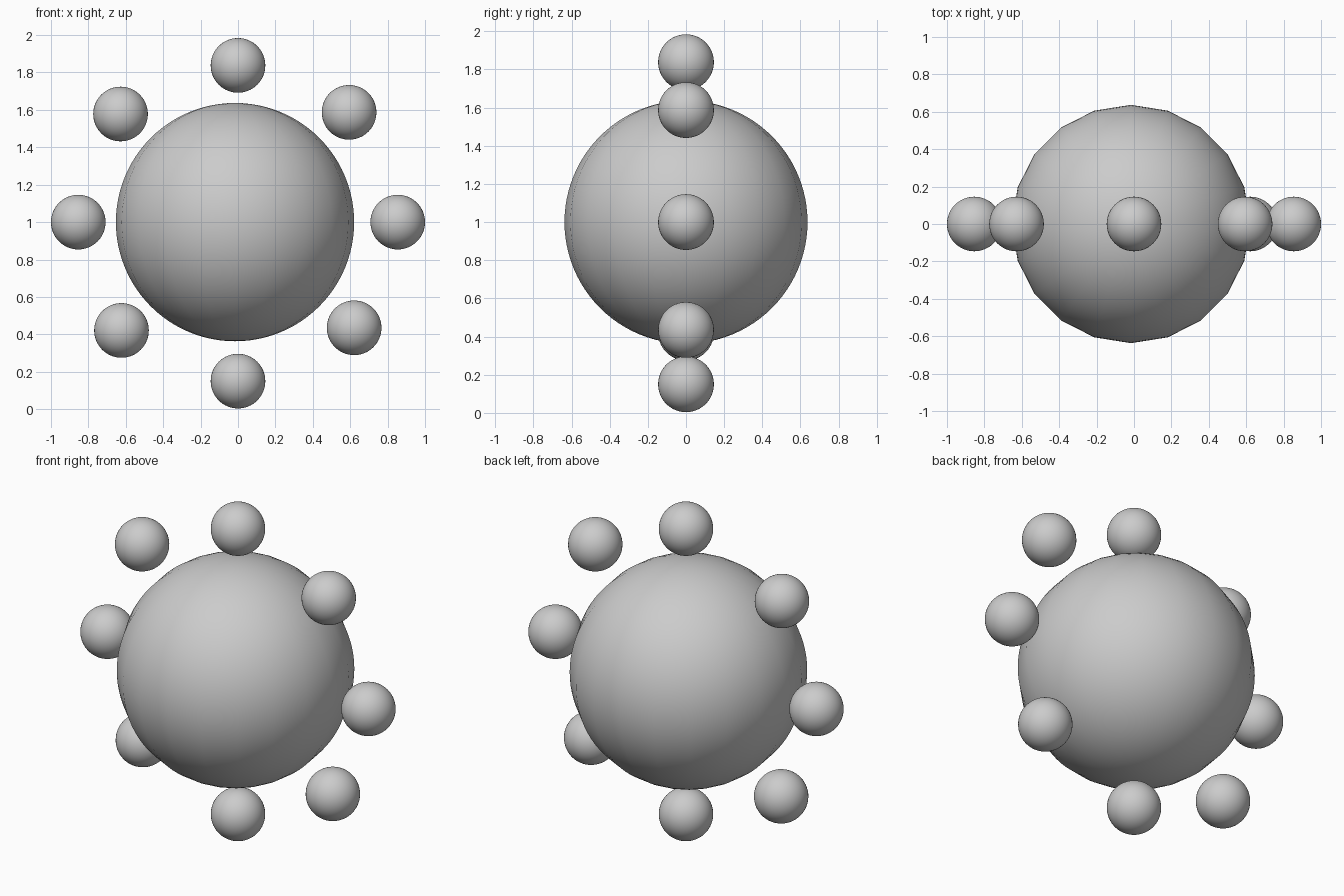
import bpy

if "Cube" in bpy.data.objects:
    bpy.data.objects.remove(bpy.data.objects["Cube"])


def ball(name, x, z, radius, segments, rings):
    bpy.ops.mesh.primitive_uv_sphere_add(
        segments=segments, ring_count=rings, radius=radius, location=(x, 0, z))
    bpy.context.object.name = name
    bpy.ops.object.shade_smooth()


# large central ball: 20 sides around, fine rings vertically
ball("central_ball", -0.016, 1.0, 0.637, 20, 48)

# eight small balls in an upright, slightly uneven ring
SMALL = [(0, 1.838), (0.594, 1.587), (0.854, 1.0), (0.621, 0.435),
         (0, 0.15), (-0.623, 0.421), (-0.628, 1.578), (-0.854, 1.0)]
for i, (x, z) in enumerate(SMALL):
    ball(f"small_ball_{i + 1}", x, z, 0.146, 48, 32)
